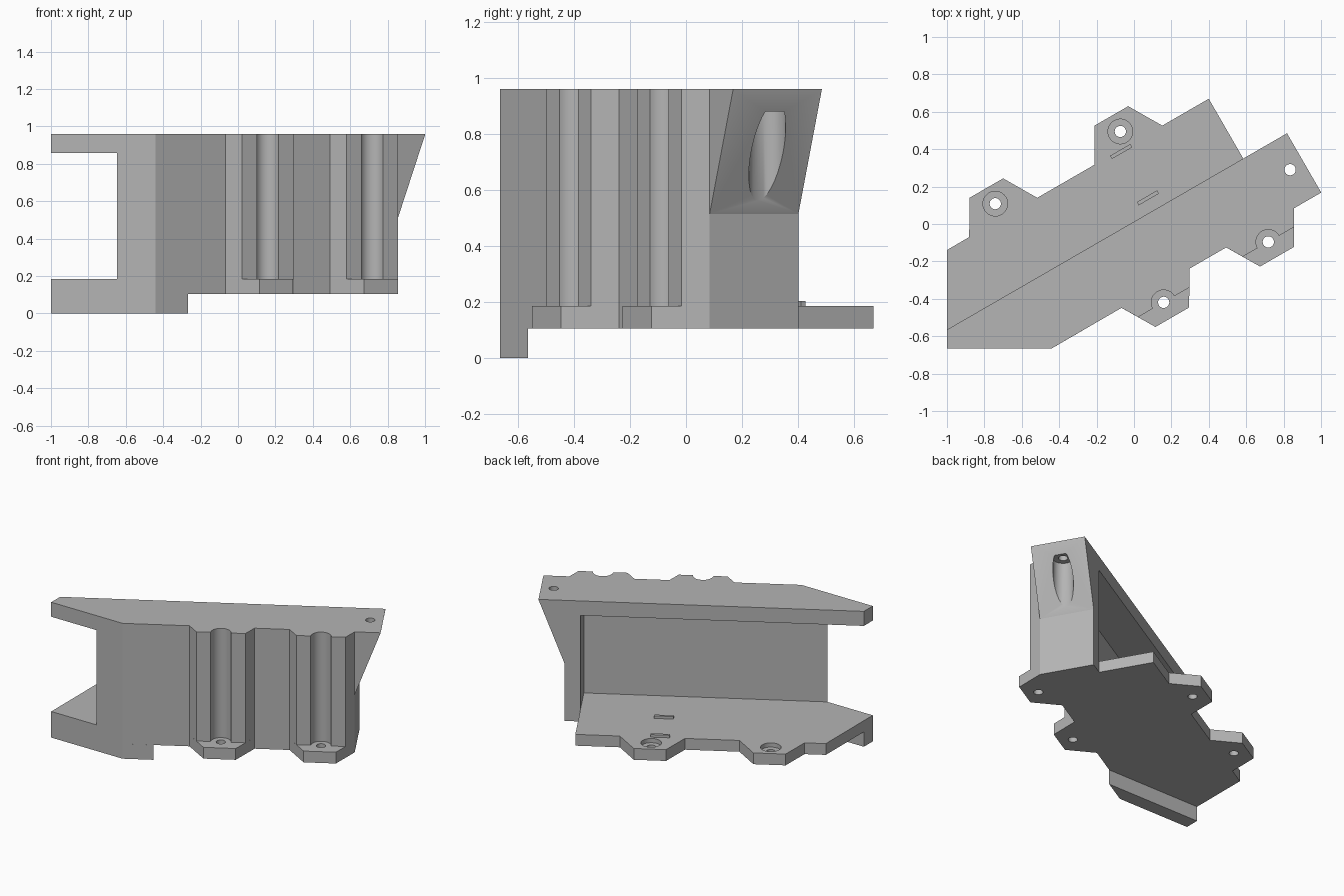
import bpy, bmesh, math
from mathutils import Vector

if "Cube" in bpy.data.objects:
    bpy.data.objects.remove(bpy.data.objects["Cube"], do_unlink=True)

grey = bpy.data.materials.new("plain grey")
grey.use_nodes = True
colour = (0.46, 0.46, 0.46, 1)
grey.diffuse_color = colour
grey.node_tree.nodes["Principled BSDF"].inputs["Base Color"].default_value = colour

# The bracket runs along U, turned 30 degrees from x; N points to its back
U = Vector((math.cos(math.radians(30)), math.sin(math.radians(30)), 0))
N = Vector((-U.y, U.x, 0))
UP = Vector((0, 0, 1))

FRONT, EDGE, BACK = -0.355, 0.011, 0.38   # offsets along N
BASE, FLOOR, TOP = 0.105, 0.185, 0.96     # heights
END, INNER = 0.784, 0.681                 # end block faces along U
FRONT_TABS, BACK_TABS = (-0.072, 0.574), (-0.588, 0.184)
SCREW, HEAD = 0.03, 0.066                 # hole radii


def uv(x, y):
    p = Vector((x, y, 0))
    return p.dot(U), p.dot(N)


def prism(name, outline, low, high, axes=(U, N, UP)):
    """Extrude an outline given on the first two axes along the third."""
    a, b, c = axes
    bm = bmesh.new()
    face = bm.faces.new([bm.verts.new(a * p + b * q + c * low) for p, q in outline])
    out = bmesh.ops.extrude_face_region(bm, geom=[face])
    verts = [v for v in out["geom"] if isinstance(v, bmesh.types.BMVert)]
    bmesh.ops.translate(bm, verts=verts, vec=c * (high - low))
    bmesh.ops.recalc_face_normals(bm, faces=bm.faces)
    mesh = bpy.data.meshes.new(name)
    bm.to_mesh(mesh)
    bm.free()
    mesh.materials.append(grey)
    ob = bpy.data.objects.new(name, mesh)
    bpy.context.collection.objects.link(ob)
    return ob


def round_cutter(u, n, radius, low, high, sides=40):
    ring = [(u + radius * math.cos(math.tau * i / sides),
             n + radius * math.sin(math.tau * i / sides)) for i in range(sides)]
    return prism("cutter", ring, low, high)


def cut(ob, cutters):
    bpy.context.view_layer.objects.active = ob
    for tool in cutters:
        tool.hide_render = True
        mod = ob.modifiers.new("cut", 'BOOLEAN')
        mod.operation, mod.solver, mod.object = 'DIFFERENCE', 'EXACT', tool
        bpy.ops.object.modifier_apply(modifier=mod.name)
        bpy.data.objects.remove(tool, do_unlink=True)


def tab(centre, root, tip, half):
    return [(centre - 0.21, root), (centre - half, tip),
            (centre + half, tip), (centre + 0.21, root)]


def front_edge(tip, half):
    points = [uv(-0.44, -0.665)]
    for c in FRONT_TABS:
        points += tab(c, FRONT, tip, half)
    return points


# Base plate with four screw tabs
outline = front_edge(-0.534, 0.104) + [(END, EDGE), (INNER, EDGE), (INNER, BACK)]
for c in reversed(BACK_TABS):
    outline += reversed(tab(c, BACK, 0.561, 0.104))
outline += [uv(-1, -0.139), uv(-1, -0.665)]
base = prism("base_plate", outline, BASE, FLOOR)
holes = [round_cutter(c, -0.442, SCREW, 0, 0.3) for c in FRONT_TABS]
for c in BACK_TABS:
    holes.append(round_cutter(c, 0.465, HEAD, FLOOR - 0.03, 0.3))
    holes.append(round_cutter(c, 0.465, SCREW, 0, 0.3))
cut(base, holes)

# Upper body: front wall, end block and top flange in one piece
outline = front_edge(-0.442, 0.158) + [(0.951, FRONT), (0.951, EDGE),
                                       uv(-1, -0.565), uv(-1, -0.665)]
body = prism("wall_and_top_flange", outline, FLOOR, TOP)
recess = prism("recess_cutter", [(-2, -0.253), (INNER, -0.253), (INNER, 1), (-2, 1)],
               0, 0.857)
slant = prism("slant_cutter", [(END, 0), (END, 0.515), (1.027, 1.16), (1.3, 1.16), (1.3, 0)],
              -1, 1, (U, UP, N))
grooves = [round_cutter(c, -0.442, HEAD, 0, 1.2) for c in FRONT_TABS]
flange_hole = [round_cutter(0.868, -0.166, HEAD, 0.4, 0.88),
               round_cutter(0.868, -0.166, SCREW, 0.5, 1.2)]
cut(body, [recess, slant] + grooves + flange_hole)

# Lip hanging under the front left edge
lip = prism("lower_lip", [uv(-1, -0.665), uv(-0.44, -0.665), uv(-0.267, -0.565),
                          uv(-1, -0.565)], 0, BASE)

# Two small raised ribs on the base plate
ribs = []
for name, n in (("inner_rib", 0.084), ("outer_rib", 0.37)):
    ribs.append(prism(name, [(0.072, n - 0.01), (0.197, n - 0.01),
                             (0.197, n + 0.01), (0.072, n + 0.01)], FLOOR, 0.203))

# Smooth the round holes, keep every edge sharp
bpy.ops.object.select_all(action='DESELECT')
for ob in [base, body, lip] + ribs:
    ob.select_set(True)
bpy.context.view_layer.objects.active = body
bpy.ops.object.shade_smooth_by_angle(angle=math.radians(25))
